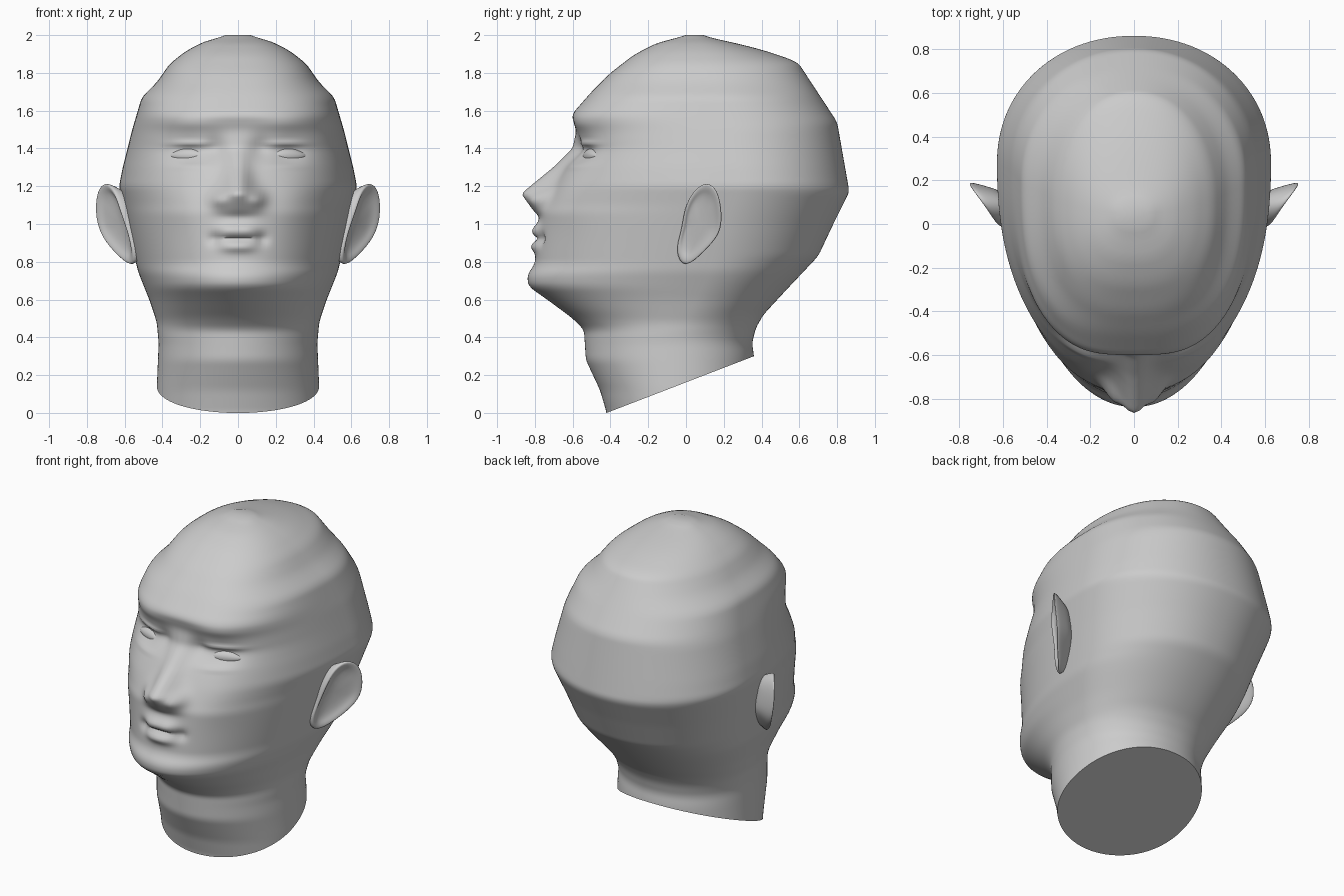
import bpy, bmesh, math
from mathutils import Vector

if "Cube" in bpy.data.objects:
    bpy.data.objects.remove(bpy.data.objects["Cube"], do_unlink=True)

GREY = (0.6, 0.6, 0.6, 1)
clay = bpy.data.materials.new("plain_grey")
clay.use_nodes = True
clay.diffuse_color = GREY
clay.node_tree.nodes["Principled BSDF"].inputs["Base Color"].default_value = GREY


def linear(keys, z):
    """Value at z on a polyline of (z, value) keys."""
    if z <= keys[0][0]:
        return keys[0][1]
    for (za, a), (zb, b) in zip(keys, keys[1:]):
        if z <= zb:
            return a + (b - a) * (z - za) / (zb - za)
    return keys[-1][1]


def soft(keys, z, r=0.02):
    """Polyline value with its corners rounded."""
    return sum(linear(keys, z + r * k) for k in (-1, -0.5, 0, 0.5, 1)) / 5


def finish(name, bm, angle):
    bmesh.ops.recalc_face_normals(bm, faces=bm.faces[:])
    mesh = bpy.data.meshes.new(name)
    bm.to_mesh(mesh)
    bm.free()
    mesh.materials.append(clay)
    obj = bpy.data.objects.new(name, mesh)
    bpy.context.collection.objects.link(obj)
    bpy.ops.object.select_all(action="DESELECT")
    obj.select_set(True)
    bpy.context.view_layer.objects.active = obj
    bpy.ops.object.shade_smooth_by_angle(angle=math.radians(angle))
    return obj


def bridge(bm, rings):
    for a, b in zip(rings, rings[1:]):
        for i in range(len(a)):
            j = (i + 1) % len(a)
            bm.faces.new((a[i], a[j], b[j], b[i]))


# Head and neck profiles, as (height, value)
FRONT = [(0, -.42), (.12, -.455), (.28, -.53), (.44, -.54), (.5, -.6), (.6, -.735),
         (.67, -.835), (.73, -.84), (.79, -.8), (.85, -.795), (1.06, -.775), (1.2, -.7),
         (1.4, -.585), (1.49, -.58), (1.58, -.605), (1.7, -.5), (1.8, -.4), (1.9, -.27),
         (1.97, -.13), (2, .03)]
BACK = [(.3, .36), (.37, .35), (.45, .37), (.52, .41), (.65, .53), (.83, .7), (1, .78),
        (1.17, .865), (1.54, .8), (1.86, .59), (1.93, .38), (1.99, .12), (2, .06)]
WIDTH = [(.13, .43), (.37, .42), (.48, .43), (.6, .47), (.75, .53), (1, .585), (1.2, .63),
         (1.3, .61), (1.5, .56), (1.67, .51), (1.75, .43), (1.85, .36), (1.92, .27),
         (1.98, .15), (2, .03)]
WIDEST = [(.4, -.05), (.7, .1), (1, .2), (1.2, .28), (1.5, .25), (1.86, .1), (2, .045)]
SQUARE = [(.4, 2), (1.1, 2.1), (1.35, 2.4), (1.55, 2.7), (2, 2.4)]

# Nose height and half width, as (height, value)
NOSE = [(1.04, 0), (1.06, .025), (1.1, .075), (1.16, .15), (1.2, .125), (1.3, .06),
        (1.4, .016), (1.5, 0)]
NOSE_WIDTH = [(1.06, .11), (1.15, .085), (1.25, .065), (1.4, .05)]

# Soft bumps and hollows: x, z, x size, z size, height
FEATURES = [
    (.1, 1.13, .045, .045, .045),     # nostril wings
    (.25, 1.38, .11, .06, -.035),     # eye sockets
    (.12, 1.4, .05, .06, -.025),      # inner eye corners
    (.26, 1.425, .1, .015, .018),     # upper lids
    (.25, 1.305, .09, .015, .008),    # lower lids
    (.25, 1.53, .14, .04, .012),      # brows
    (.32, 1.12, .12, .12, .01),       # cheeks
    (.05, .965, .06, .035, .03),      # upper lip
    (.04, .88, .06, .03, .022),       # lower lip
    (.04, .923, .06, .01, -.012),     # mouth line
    (.13, .92, .03, .035, -.02),      # mouth corners
]


def relief(x, z):
    d = soft(NOSE, z, .012) * math.exp(-(x / linear(NOSE_WIDTH, z)) ** 2)
    for fx, fz, sx, sz, h in FEATURES:
        for side in (-1, 1):
            d += h * math.exp(-((x - side * fx) / sx) ** 2 - ((z - fz) / sz) ** 2)
    return d


# Head and neck: stacked rounded sections, cut by the sloping neck base
SEGMENTS, LEVELS = 192, 176
bm = bmesh.new()
rings = []
for level in range(LEVELS + 1):
    z = 2 - 2.1 * (1 - level / LEVELS)
    w, mid = soft(WIDTH, z), soft(WIDEST, z)
    front, back = soft(FRONT, z), soft(BACK, z)
    ring = []
    for i in range(SEGMENTS):
        a = math.tau * i / SEGMENTS
        c, s = math.cos(a), math.sin(a)
        power = 2 / (soft(SQUARE, z) if s < 0 else 2.1)
        x = w * math.copysign(abs(c) ** power, c)
        reach = abs(s) ** power
        if s < 0:
            y = mid + (front - mid) * reach - relief(x, z) * min(1, reach * 1.5)
        else:
            y = mid + (back - mid) * reach
        ring.append(bm.verts.new((x, y, z)))
    rings.append(ring)
bridge(bm, rings)
bm.faces.new(rings[-1])
bmesh.ops.bisect_plane(bm, geom=bm.verts[:] + bm.edges[:] + bm.faces[:],
                       plane_co=(0, -.42, 0), plane_no=(0, -.385, 1), clear_inner=True)
bmesh.ops.edgeloop_fill(bm, edges=[e for e in bm.edges if e.is_boundary])
finish("head_and_neck", bm, 60)

# Ears: rim outline with a thick back and a hollow inside
RIM = [(.7, .11, 1.225), (.745, .17, 1.18), (.755, .19, 1.06), (.73, .185, .95),
       (.665, .1, .86), (.55, -.01, .755), (.55, -.06, .86), (.58, -.02, .97),
       (.62, -.01, 1.08), (.65, .04, 1.18)]
EAR_LAYERS = [(.6, -.13), (.85, -.07), (1.03, -.01), (1.0, .008), (.84, 0), (.66, -.025)]
for name, side in (("left_ear", 1), ("right_ear", -1)):
    bm = bmesh.new()
    centre = sum((Vector(p) for p in RIM), Vector()) / len(RIM)
    rings = []
    for size, push in EAR_LAYERS:
        ring = []
        for p in RIM:
            q = centre.lerp(Vector(p), size) + Vector((push, 0, 0))
            ring.append(bm.verts.new((q.x * side, q.y, q.z)))
        rings.append(ring)
    bridge(bm, rings)
    bm.faces.new(rings[0])
    bm.faces.new(rings[-1])
    ear = finish(name, bm, 180)
    ear.modifiers.new("rounding", "SUBSURF").levels = 2
    ear.modifiers["rounding"].render_levels = 2

# Eyes: flattened almonds set in the sockets
for name, side in (("left_eye", 1), ("right_eye", -1)):
    bm = bmesh.new()
    bmesh.ops.create_uvsphere(bm, u_segments=32, v_segments=16, radius=1)
    for v in bm.verts:
        taper = 1 - .45 * v.co.x ** 2
        v.co = Vector((v.co.x * .112, v.co.y * .042, v.co.z * .042 * taper))
    eye = finish(name, bm, 180)
    eye.location = (side * .26, -.492, 1.36)
    eye.rotation_euler = (0, 0, side * math.radians(20))
